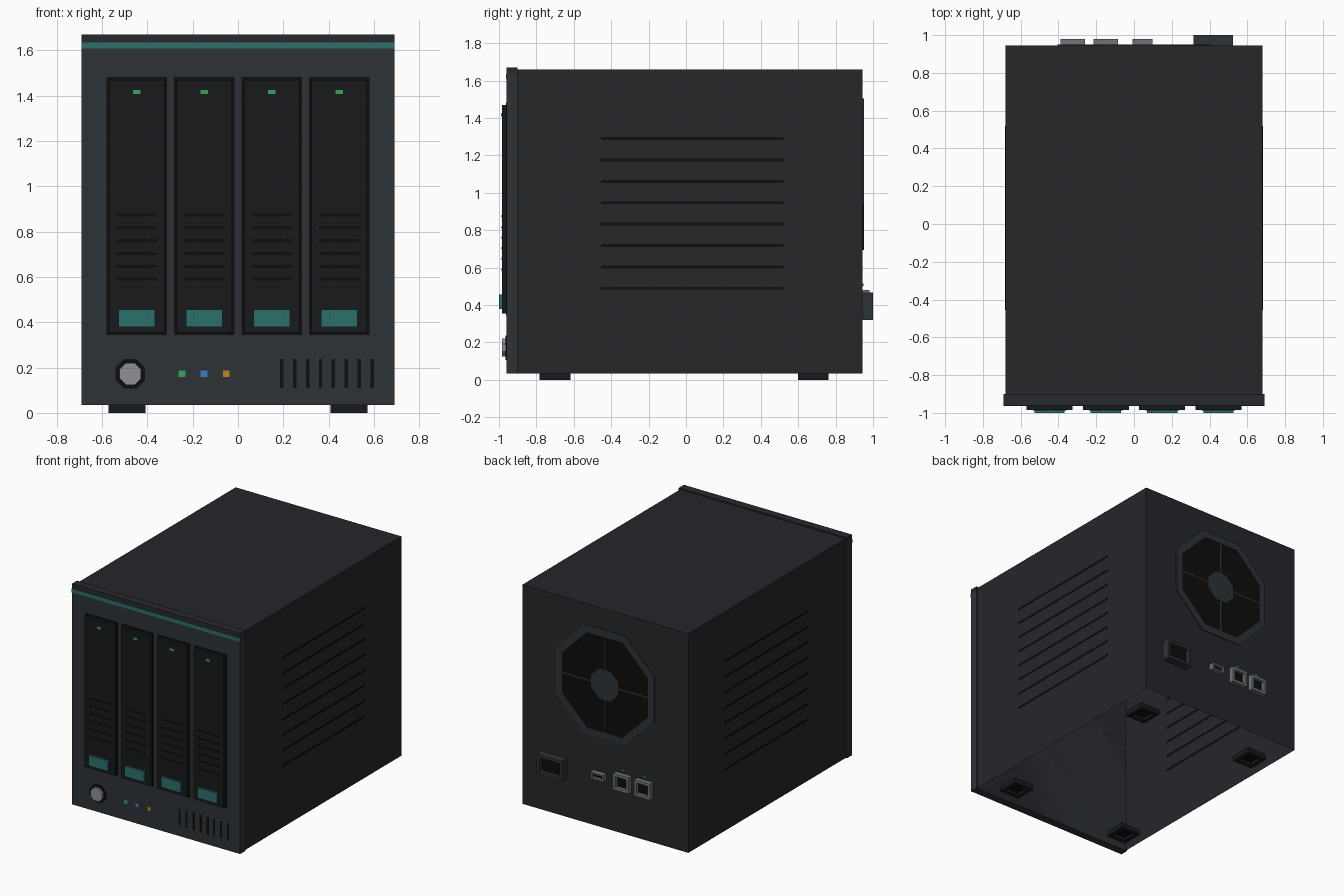
import bpy, bmesh
from math import pi
from mathutils import Matrix, Vector

if "Cube" in bpy.data.objects:
    bpy.data.objects.remove(bpy.data.objects["Cube"])


def mat(name, r, g, b):
    m = bpy.data.materials.new(name)
    m.diffuse_color = (r, g, b, 1)
    m.use_nodes = True
    m.node_tree.nodes["Principled BSDF"].inputs["Base Color"].default_value = m.diffuse_color
    return m


SHELL = mat("shell", 0.018, 0.020, 0.023)
BEZEL = mat("bezel", 0.027, 0.032, 0.037)
CAP = mat("cap", 0.019, 0.022, 0.026)
TRAY = mat("tray", 0.009, 0.010, 0.012)
BLACK = mat("black", 0.004, 0.004, 0.004)
TEAL = mat("teal", 0.025, 0.16, 0.145)
METAL = mat("metal", 0.16, 0.17, 0.18)
BUTTON = mat("button", 0.27, 0.28, 0.30)
GREEN = mat("green", 0.04, 0.36, 0.10)
BLUE = mat("blue", 0.04, 0.21, 0.52)
AMBER = mat("amber", 0.52, 0.23, 0.015)


def finish(bm, name, material, sink=None, drop=None):
    """sink = (direction, rim, depth) recesses one face, drop deletes one."""
    bm.normal_update()
    pick = lambda d: max(bm.faces, key=lambda f: f.normal.dot(Vector(d)))
    mats = [material]
    if sink:
        face = pick(sink[0])
        bmesh.ops.inset_region(bm, faces=[face], thickness=sink[1], use_even_offset=True)
        bm.normal_update()
        bmesh.ops.inset_region(bm, faces=[face], thickness=0, depth=-sink[2])
        face.material_index = 1
        mats.append(BLACK)
    if drop:
        bmesh.ops.delete(bm, geom=[pick(drop)], context='FACES')
    me = bpy.data.meshes.new(name)
    bm.to_mesh(me)
    bm.free()
    for m in mats:
        me.materials.append(m)
    ob = bpy.data.objects.new(name, me)
    bpy.context.collection.objects.link(ob)
    return ob


def box(name, x, y, z, material, **kw):
    """Box from (min, max) ranges."""
    bm = bmesh.new()
    bmesh.ops.create_cube(bm, size=1)
    for v in bm.verts:
        for i, (a, b) in enumerate((x, y, z)):
            v.co[i] = a if v.co[i] < 0 else b
    return finish(bm, name, material, **kw)


def octagon(name, x, z, apothem, y, material, **kw):
    """Flat-topped octagonal prism lying along y."""
    bm = bmesh.new()
    r = apothem / 0.92388
    bmesh.ops.create_cone(bm, cap_ends=True, segments=8, radius1=r, radius2=r, depth=y[1] - y[0])
    bmesh.ops.transform(bm, verts=bm.verts, matrix=Matrix.Translation((x, sum(y) / 2, z))
                        @ Matrix.Rotation(pi / 2, 4, 'X') @ Matrix.Rotation(pi / 8, 4, 'Z'))
    return finish(bm, name, material, **kw)


def span(c, w):
    return (c - w / 2, c + w / 2)


FRONT, BACK = -0.96, 0.944

# Case shell, open underneath, and front bezel
box("case_shell", (-0.68, 0.68), (-0.90, BACK), (0.035, 1.66), SHELL, drop=(0, 0, -1))
box("front_bezel", (-0.69, 0.69), (FRONT, -0.90), (0.035, 1.637), BEZEL)
box("bezel_cap", (-0.69, 0.69), (FRONT, -0.90), (1.637, 1.67), CAP)
box("accent_strip", (-0.69, 0.69), (FRONT - 0.003, FRONT + 0.01), (1.608, 1.635), TEAL)

# Feet with hollow undersides
for x in (-0.49, 0.49):
    for y in (-0.70, 0.68):
        box("foot", span(x, 0.165), span(y, 0.165), (0, 0.04), TRAY,
            sink=((0, 0, -1), 0.03, 0.02))

# Drive bays
for i in range(4):
    x = (i - 1.5) * 0.298
    box("bay_frame", span(x, 0.268), (FRONT - 0.002, FRONT + 0.01), (0.343, 1.483), BLACK)
    box("drive_tray", span(x, 0.244), (-0.985, FRONT), (0.355, 1.47), TRAY)
    box("tray_handle", span(x, 0.16), (-1.0, -0.985), (0.38, 0.457), TEAL)
    box("tray_light", span(x, 0.034), (-0.988, -0.98), (1.407, 1.425), GREEN)
    for k in range(6):
        box("tray_slot", span(x, 0.178), (-0.9865, -0.98), span(0.59 + k * 0.0568, 0.013), BLACK)

# Power button, status lights and front vent
octagon("button_ring", -0.475, 0.172, 0.065, (FRONT - 0.006, FRONT + 0.01), BLACK)
octagon("power_button", -0.475, 0.172, 0.048, (-0.983, FRONT), BUTTON)
for x, m in ((-0.247, GREEN), (-0.15, BLUE), (-0.052, AMBER)):
    box("status_light", span(x, 0.029), (FRONT - 0.004, FRONT + 0.01), span(0.173, 0.029), m)
for k in range(8):
    box("front_vent_slot", span(0.193 + k * 0.057, 0.015), (FRONT - 0.002, FRONT + 0.01),
        (0.11, 0.238), BLACK)

# Side vents on both sides
for s in (-1, 1):
    for k in range(8):
        box("side_vent_slot", span(s * 0.68, 0.004), (-0.455, 0.52),
            span(0.49 + k * 0.1143, 0.015), BLACK)

# Rear fan: ring with dark recess, cross guard and hub
octagon("fan_ring", 0, 1.10, 0.405, (BACK - 0.01, BACK + 0.007), BEZEL,
        sink=((0, 1, 0), 0.052, 0.005))
box("fan_guard_vertical", span(0, 0.012), (BACK, BACK + 0.005), span(1.10, 0.72), BEZEL)
box("fan_guard_horizontal", span(0, 0.72), (BACK, BACK + 0.005), span(1.10, 0.012), BEZEL)
octagon("fan_hub", 0, 1.10, 0.112, (BACK, BACK + 0.006), BEZEL)

# Rear connectors
rear = (0, 1, 0)
box("power_socket", span(0.42, 0.21), (BACK, 1.0), (0.32, 0.468), BEZEL, sink=(rear, 0.022, 0.03))
box("data_port", span(0.045, 0.106), (BACK, 0.98), span(0.418, 0.05), METAL, sink=(rear, 0.012, 0.02))
for x in (-0.15, -0.325):
    box("network_port", span(x, 0.13), (BACK, 0.98), (0.36, 0.48), METAL, sink=(rear, 0.02, 0.025))
    box("network_light", span(x, 0.03), (BACK - 0.005, BACK + 0.004), span(0.508, 0.014), TEAL)
